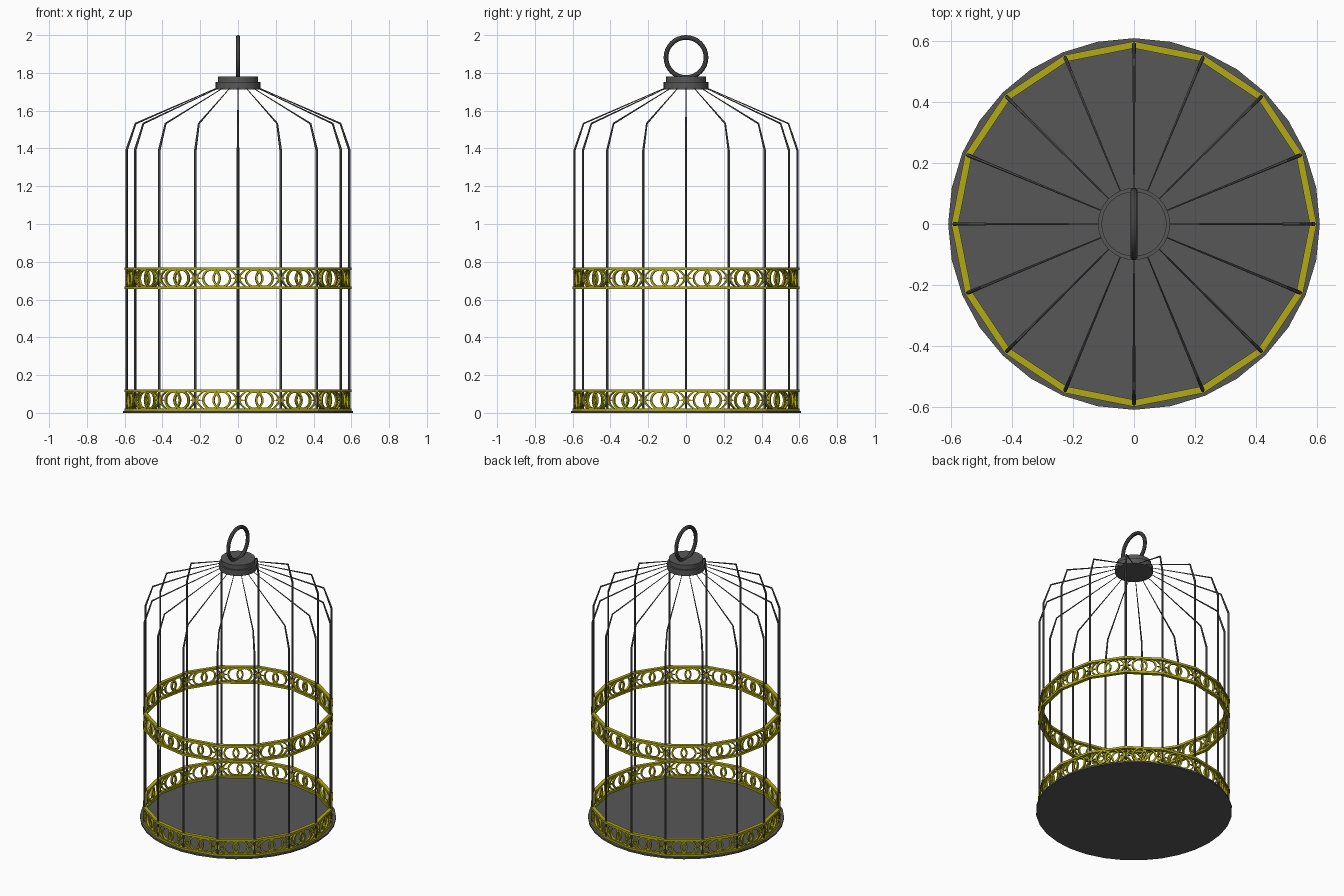
import bpy, bmesh, math
from mathutils import Vector, Matrix

if "Cube" in bpy.data.objects:
    bpy.data.objects.remove(bpy.data.objects["Cube"])

def material(name, rgb):
    m = bpy.data.materials.new(name)
    m.diffuse_color = (*rgb, 1)
    m.use_nodes = True
    m.node_tree.nodes["Principled BSDF"].inputs["Base Color"].default_value = m.diffuse_color
    return m

IRON = material("dark grey iron", (0.095, 0.095, 0.095))
BRASS = material("yellow brass", (0.45, 0.40, 0.008))
N = 16                      # bars and band panels
STEP = 2 * math.pi / N

def cylinder(name, r, z0, z1, sides=32):
    bpy.ops.mesh.primitive_cylinder_add(vertices=sides, radius=r, depth=z1 - z0,
                                        location=(0, 0, (z0 + z1) / 2))
    ob = bpy.context.object
    ob.name = name
    ob.data.materials.append(IRON)
    return ob

# Floor and stepped cap
cylinder("floor", 0.61, 0, 0.01)
cylinder("cap_lower", 0.118, 1.713, 1.752)
cylinder("cap_upper", 0.107, 1.752, 1.782)

# Hanging ring, standing in the y-z plane
bpy.ops.mesh.primitive_torus_add(major_radius=0.106, minor_radius=0.0125, major_segments=32,
                                 minor_segments=10, location=(0, 0, 1.8815),
                                 rotation=(0, math.pi / 2, 0))
ring = bpy.context.object
ring.name = "hanging_ring"
ring.data.materials.append(IRON)
bpy.ops.object.shade_smooth_by_angle()

# Bars: upright, bent inward at the shoulder, tapering to the cap
profile = [(0.59, 0.005, 1), (0.59, 1.39, 1), (0.542, 1.532, 0.75), (0.10, 1.725, 0.3)]
curve = bpy.data.curves.new("bars", 'CURVE')
curve.dimensions = '3D'
curve.bevel_depth = 0.0068
curve.bevel_resolution = 1
curve.use_fill_caps = True
for i in range(N):
    s = curve.splines.new('POLY')
    s.points.add(len(profile) - 1)
    s.use_smooth = False
    for p, (r, z, w) in zip(s.points, profile):
        p.co = (r * math.cos(i * STEP), r * math.sin(i * STEP), z, 1)
        p.radius = w
curve.materials.append(IRON)
bpy.context.collection.objects.link(bpy.data.objects.new("bars", curve))

# Decorated bands: local panel coordinates are (depth, along, up)
def ribbon(bm, outer, inner, d0, d1, mat, closed=True):
    """Solid strip between two matching outlines in the panel plane."""
    rows = [[bm.verts.new(mat @ Vector((d, *p))) for p in line]
            for d, line in ((d1, outer), (d1, inner), (d0, inner), (d0, outer))]
    n = len(outer)
    for i in range(n if closed else n - 1):
        j = (i + 1) % n
        for k in range(4):
            a, b = rows[k], rows[(k + 1) % 4]
            bm.faces.new((a[i], a[j], b[j], b[i]))
    if not closed:
        bm.faces.new([r[0] for r in rows])
        bm.faces.new([r[-1] for r in rows])

def circle(cu, r, n=20):
    return [(cu + r * math.cos(2 * math.pi * i / n), r * math.sin(2 * math.pi * i / n))
            for i in range(n)]

def band(name, z0, z1):
    bm = bmesh.new()
    zc, h = (z0 + z1) / 2, (z1 - z0) / 2
    half = 0.60 * math.sin(STEP / 2)
    # Upper and lower rails, 16-sided with corners at the bars
    for za, zb in ((z0, z0 + 0.014), (z1 - 0.014, z1)):
        rows = [[bm.verts.new((r * math.cos(i * STEP), r * math.sin(i * STEP), z))
                 for i in range(N)]
                for r, z in ((0.60, za), (0.60, zb), (0.577, zb), (0.577, za))]
        for i in range(N):
            j = (i + 1) % N
            for k in range(4):
                a, b = rows[k], rows[(k + 1) % 4]
                bm.faces.new((a[i], a[j], b[j], b[i]))
    # Openwork: two interlaced circles and curved petals toward each bar
    dist = 0.60 * math.cos(STEP / 2)
    top = h - 0.01
    for i in range(N):
        mat = (Matrix.Rotation((i + 0.5) * STEP, 4, 'Z')
               @ Matrix.Translation((dist, 0, zc)))
        for s in (-1, 1):
            ribbon(bm, circle(s * 0.028, 0.050), circle(s * 0.028, 0.040),
                   -0.017, -0.004 - 0.001 * s, mat)
            for v in (-1, 1):
                line = [(s * (half - 0.004 - 0.040 * t * t), v * top * t)
                        for t in (0, 0.25, 0.5, 0.75, 1)]
                wide = [(u - s * 0.011, w) for u, w in line]
                ribbon(bm, line, wide, -0.017, -0.005, mat, False)
            spike = [(s * half, 0.007), (s * (half - 0.036), 0.001)]
            ribbon(bm, spike, [(u, -w) for u, w in spike], -0.016, -0.006, mat, False)
    bmesh.ops.recalc_face_normals(bm, faces=bm.faces)
    me = bpy.data.meshes.new(name)
    bm.to_mesh(me)
    bm.free()
    me.materials.append(BRASS)
    bpy.context.collection.objects.link(bpy.data.objects.new(name, me))

band("lower_band", 0.009, 0.125)
band("middle_band", 0.655, 0.771)
